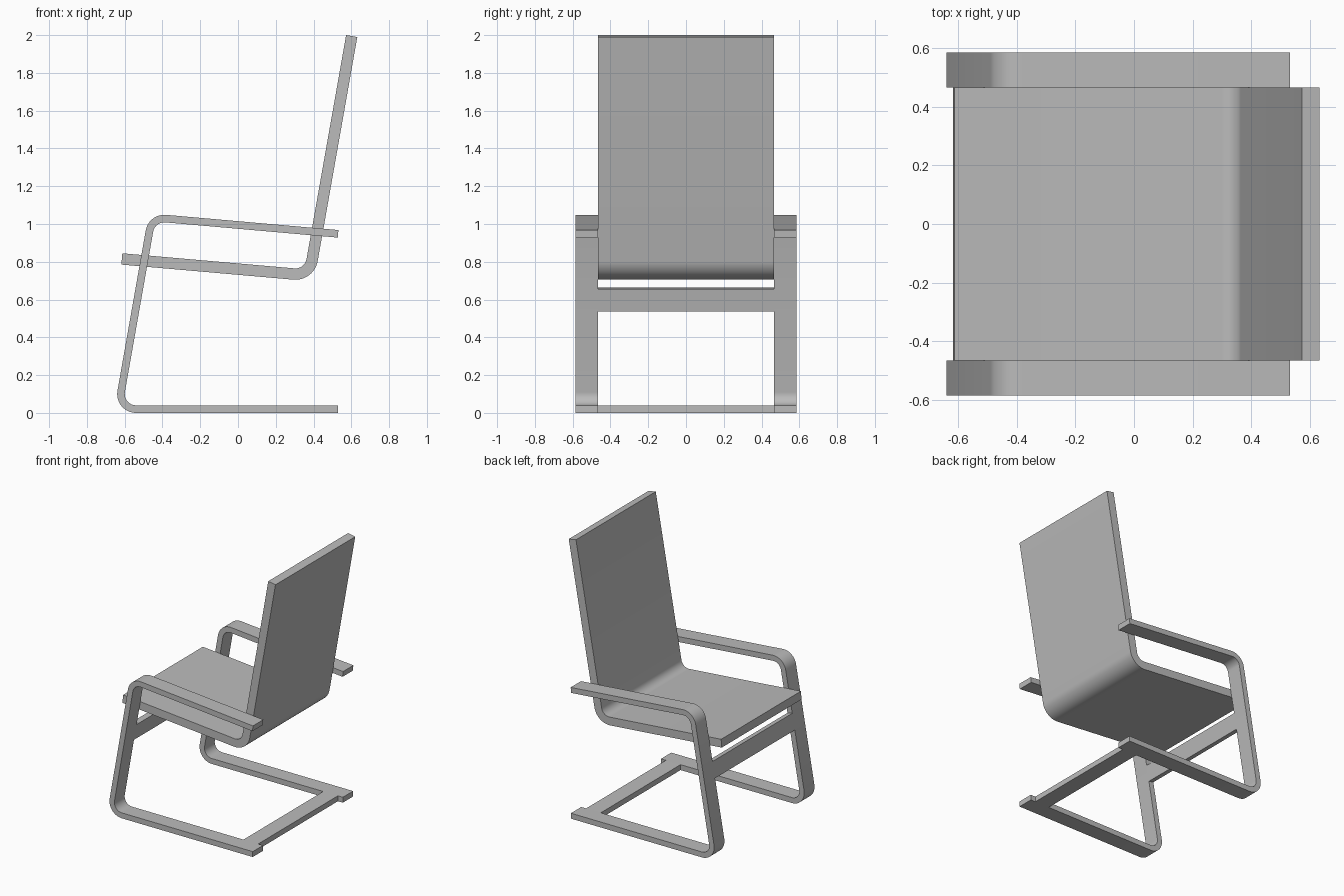
import bpy
import bmesh
import math
from mathutils import Vector

if "Cube" in bpy.data.objects:
    bpy.data.objects.remove(bpy.data.objects["Cube"], do_unlink=True)

# Single grey finish
GREY = (0.5, 0.5, 0.5, 1.0)
grey = bpy.data.materials.new("grey finish")
grey.use_nodes = True
grey.diffuse_color = GREY
grey.node_tree.nodes["Principled BSDF"].inputs["Base Color"].default_value = GREY


def rounded_path(points, radius, steps=12):
    """Side-view (x, z) centre line with filleted corners: (point, normal) pairs."""
    pts = [Vector(p) for p in points]
    dirs = [(b - a).normalized() for a, b in zip(pts, pts[1:])]
    side = lambda d: Vector((-d.y, d.x))
    path = [(pts[0], side(dirs[0]))]
    for corner, d0, d1 in zip(pts[1:], dirs, dirs[1:]):
        turn = math.atan2(d0.x * d1.y - d0.y * d1.x, d0.dot(d1))
        sign = math.copysign(1, turn)
        start = corner - d0 * radius * math.tan(abs(turn) / 2)
        centre = start + side(d0) * radius * sign
        a0 = math.atan2(d0.x, -d0.y)
        for i in range(steps + 1):
            a = a0 + turn * i / steps
            n = Vector((math.cos(a), math.sin(a)))
            path.append((centre - n * radius * sign, n))
    path.append((pts[-1], side(dirs[-1])))
    return path


def bent_board(name, points, thickness, y0, y1, radius=0.0):
    """Board of even thickness following a bent path, spanning y0 to y1."""
    path = rounded_path(points, radius)
    bm = bmesh.new()
    rings = []
    for p, n in path:
        a, b = p - n * thickness / 2, p + n * thickness / 2
        rings.append([bm.verts.new((q.x, y, q.y))
                      for q, y in ((a, y0), (a, y1), (b, y1), (b, y0))])
    for r, s in zip(rings, rings[1:]):
        for i in range(4):
            j = (i + 1) % 4
            bm.faces.new((r[i], r[j], s[j], s[i]))
    bm.faces.new(rings[0])
    bm.faces.new(rings[-1])
    bmesh.ops.recalc_face_normals(bm, faces=bm.faces)
    mesh = bpy.data.meshes.new(name)
    bm.to_mesh(mesh)
    bm.free()
    mesh.materials.append(grey)
    obj = bpy.data.objects.new(name, mesh)
    bpy.context.collection.objects.link(obj)
    bpy.ops.object.select_all(action="DESELECT")
    obj.select_set(True)
    bpy.context.view_layer.objects.active = obj
    bpy.ops.object.shade_smooth_by_angle(angle=math.radians(30))
    return obj


INNER, OUTER = 0.465, 0.585
BOARD = 0.04

# Seat and backrest in one bent shell
bent_board("seat_and_backrest", [(-0.615, 0.815), (0.378, 0.728), (0.602, 1.995)],
           0.06, -INNER, INNER, 0.09)

# Side frames: floor runner, leaning leg and armrest
foot, elbow = Vector((-0.635, 0.02)), Vector((-0.456, 1.035))
side_path = [(0.53, 0.02), foot, elbow, (0.53, 0.948)]
bent_board("left_side_frame", side_path, BOARD, INNER, OUTER, 0.08)
bent_board("right_side_frame", side_path, BOARD, -OUTER, -INNER, 0.08)

# Cross bar between the legs, in line with their slope
lean = (elbow - foot).normalized()
middle = foot + lean * (0.58 / lean.y)
bent_board("leg_cross_bar", [middle - lean * 0.06, middle + lean * 0.06],
           BOARD, -INNER, INNER)

# Cross bar on the floor, joining the runners
bent_board("floor_cross_bar", [(0.37, 0.02), (0.49, 0.02)], BOARD, -INNER, INNER)
